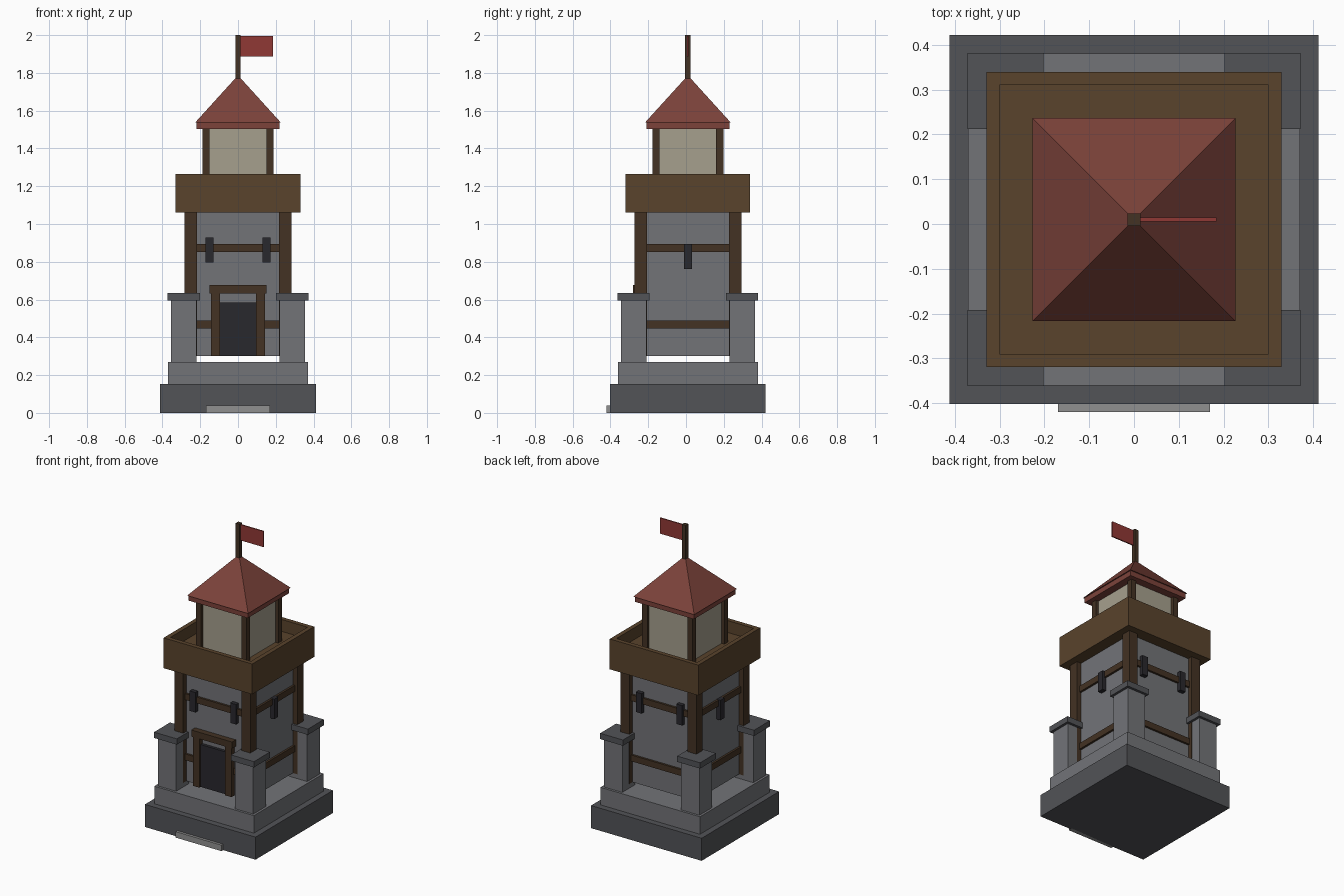
import bpy, bmesh, math
from mathutils import Matrix, Vector

if "Cube" in bpy.data.objects:
    bpy.data.objects.remove(bpy.data.objects["Cube"])

CY = 0.01  # tower axis sits slightly behind the origin, balancing the front step


def material(name, rgb):
    m = bpy.data.materials.new(name)
    m.diffuse_color = (*rgb, 1)
    m.use_nodes = True
    m.node_tree.nodes["Principled BSDF"].inputs["Base Color"].default_value = m.diffuse_color
    return m


DARK_STONE = material("dark_stone", (0.085, 0.087, 0.096))
STONE = material("stone", (0.17, 0.173, 0.187))
STEP = material("step_stone", (0.28, 0.28, 0.28))
TIMBER = material("timber", (0.056, 0.032, 0.017))
PLANK = material("plank", (0.10, 0.056, 0.025))
BLACK = material("dark_opening", (0.022, 0.021, 0.026))
PLASTER = material("plaster", (0.38, 0.35, 0.27))
ROOF = material("roof_red", (0.20, 0.055, 0.042))
FLAG = material("flag_red", (0.28, 0.04, 0.035))


def finish(name, bm, mat):
    me = bpy.data.meshes.new(name)
    bmesh.ops.recalc_face_normals(bm, faces=bm.faces)
    bm.to_mesh(me)
    bm.free()
    me.materials.append(mat)
    ob = bpy.data.objects.new(name, me)
    bpy.context.collection.objects.link(ob)
    return ob


def box_mesh(x, y, z):
    """Box from three (min, max) ranges, placed relative to the tower axis."""
    bm = bmesh.new()
    size = Vector([r[1] - r[0] for r in (x, y, z)])
    mid = Vector([(r[0] + r[1]) / 2 for r in (x, y, z)]) + Vector((0, CY, 0))
    bmesh.ops.create_cube(bm, size=1, matrix=Matrix.Translation(mid) @ Matrix.Diagonal((*size, 1)))
    return bm


def box(name, x, y, z, mat):
    return finish(name, box_mesh(x, y, z), mat)


def block(name, half, z0, z1, mat):
    return box(name, (-half, half), (-half, half), (z0, z1), mat)


def corners(name, centre, half, z0, z1, mat):
    """Same square post on all four corners."""
    for i, (sx, sy) in enumerate(((-1, -1), (1, -1), (1, 1), (-1, 1))):
        box(f"{name}_{i + 1}", (sx * centre - half, sx * centre + half),
            (sy * centre - half, sy * centre + half), (z0, z1), mat)


def on_side(name, side, x, y, z, mat):
    """Box described on the front face, turned to side 0-3 around the axis."""
    bm = box_mesh(x, y, z)
    bmesh.ops.rotate(bm, verts=bm.verts, cent=(0, CY, 0),
                     matrix=Matrix.Rotation(side * math.pi / 2, 3, 'Z'))
    return finish(name, bm, mat)


# stone base
block("base_slab", 0.412, 0, 0.152, DARK_STONE)
block("plinth", 0.371, 0.152, 0.27, STONE)
box("front_step", (-0.17, 0.17), (-0.43, -0.40), (0, 0.04), STEP)

# corner pillars with caps
corners("pillar", 0.287, 0.068, 0.27, 0.595, STONE)
corners("pillar_cap", 0.287, 0.085, 0.595, 0.634, DARK_STONE)

# main body with timber framing
block("tower_wall", 0.25, 0.30, 1.06, STONE)
corners("corner_post", 0.25, 0.033, 0.30, 1.06, TIMBER)
for s, label in enumerate(("front", "right", "back", "left")):
    for level, z in (("lower", 0.467), ("upper", 0.873)):
        on_side(f"{label}_{level}_beam", s, (-0.22, 0.22), (-0.264, -0.24),
                (z - 0.021, z + 0.021), TIMBER)
    # narrow window slits: pairs front and back, single ones at the sides
    xs, z = ((-0.151, 0.151), 0.862) if s % 2 == 0 else ((0,), 0.828)
    for i, x in enumerate(xs):
        on_side(f"{label}_slit_{i + 1}", s, (x - 0.021, x + 0.021), (-0.278, -0.24),
                (z - 0.067, z + 0.067), BLACK)

# doorway
box("door", (-0.098, 0.098), (-0.270, -0.24), (0.30, 0.585), BLACK)
for side, sx in (("left", -1), ("right", 1)):
    box(f"{side}_door_jamb", tuple(sorted((sx * 0.096, sx * 0.143))), (-0.284, -0.24),
        (0.30, 0.632), TIMBER)
box("door_lintel", (-0.152, 0.152), (-0.290, -0.24), (0.632, 0.676), TIMBER)

# lookout platform: box with a sunken floor inside a parapet
bm = box_mesh((-0.33, 0.33), (-0.33, 0.33), (1.06, 1.264))
top = max(bm.faces, key=lambda f: f.calc_center_median().z)
bmesh.ops.inset_region(bm, faces=[top], thickness=0.042)
floor = bmesh.ops.extrude_discrete_faces(bm, faces=[top])["faces"][0]
bmesh.ops.translate(bm, verts=floor.verts, vec=(0, 0, -0.08))
finish("lookout_platform", bm, PLANK)

# upper room
block("upper_room", 0.167, 1.15, 1.502, PLASTER)
corners("upper_post", 0.169, 0.019, 1.15, 1.502, TIMBER)

# roof
block("roof_eave", 0.22, 1.502, 1.537, ROOF)
bm = bmesh.new()
bmesh.ops.create_cone(bm, cap_ends=True, segments=4, radius1=0.227 * math.sqrt(2), radius2=0,
                      depth=0.25, matrix=Matrix.Translation((0, CY, 1.662))
                      @ Matrix.Rotation(math.pi / 4, 4, 'Z'))
bmesh.ops.remove_doubles(bm, verts=bm.verts, dist=0.0001)
finish("pyramid_roof", bm, ROOF)

# flag
block("flag_pole", 0.014, 1.74, 2.0, TIMBER)
box("flag", (0.012, 0.184), (-0.004, 0.004), (1.888, 1.994), FLAG)
